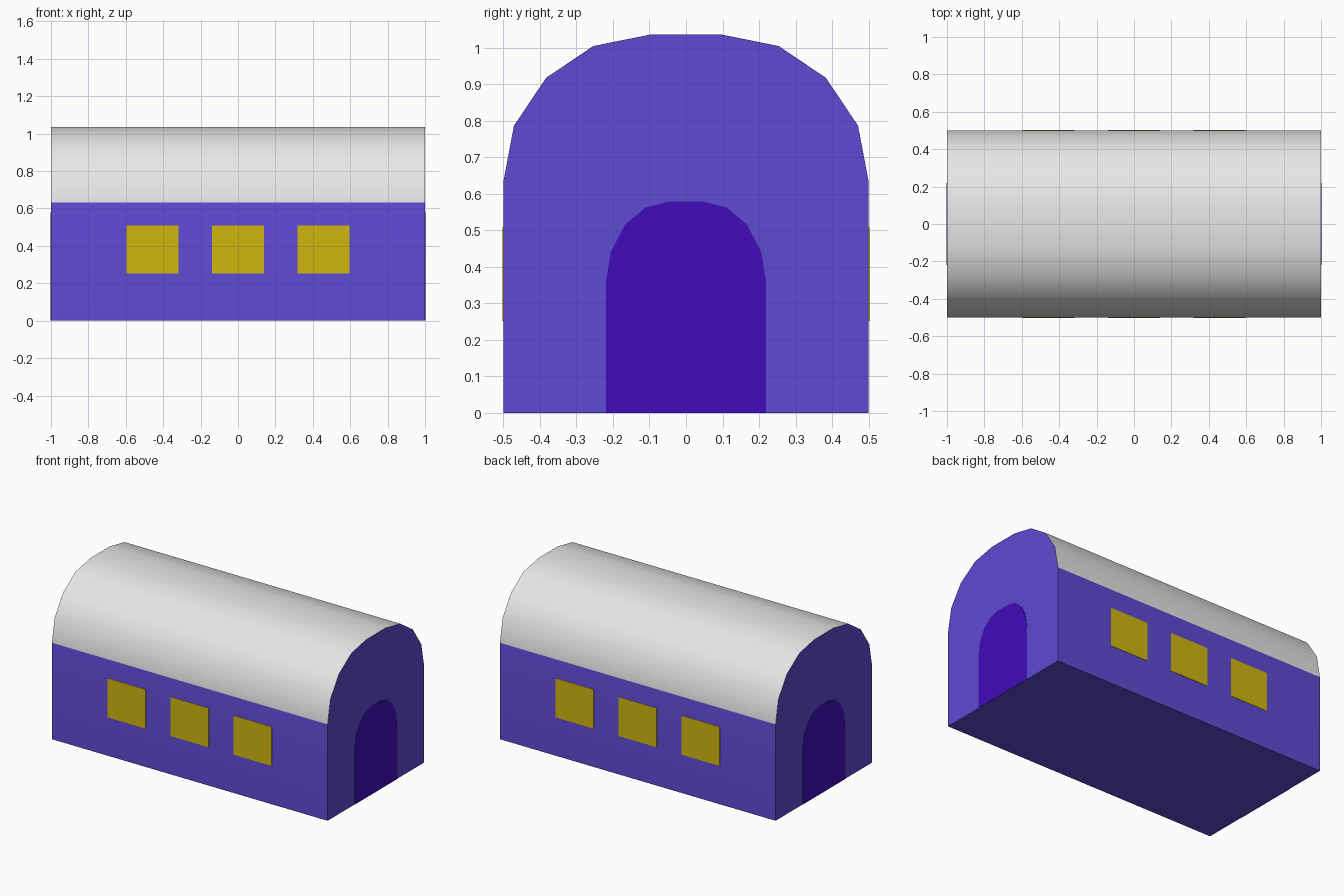
import bpy
import bmesh
import math
from mathutils import Vector

if "Cube" in bpy.data.objects:
    bpy.data.objects.remove(bpy.data.objects["Cube"])


def material(name, rgb):
    m = bpy.data.materials.new(name)
    m.diffuse_color = (*rgb, 1)
    m.use_nodes = True
    m.node_tree.nodes["Principled BSDF"].inputs["Base Color"].default_value = m.diffuse_color
    return m


wall_mat = material("purple wall", (0.114, 0.069, 0.645))
roof_mat = material("light grey roof", (0.8, 0.8, 0.8))
door_mat = material("dark violet door", (0.054, 0.0033, 0.503))
window_mat = material("yellow window", (0.63, 0.468, 0.0048))


def prism(name, points, depth, mats):
    """Extrude a closed outline of 3D points along the depth vector."""
    bm = bmesh.new()
    face = bm.faces.new([bm.verts.new(p) for p in points])
    ext = bmesh.ops.extrude_face_region(bm, geom=[face], use_keep_orig=True)
    verts = [g for g in ext["geom"] if isinstance(g, bmesh.types.BMVert)]
    bmesh.ops.translate(bm, verts=verts, vec=Vector(depth))
    bmesh.ops.recalc_face_normals(bm, faces=bm.faces)
    mesh = bpy.data.meshes.new(name)
    bm.to_mesh(mesh)
    bm.free()
    for m in mats:
        mesh.materials.append(m)
    obj = bpy.data.objects.new(name, mesh)
    bpy.context.collection.objects.link(obj)
    return obj


def mirrored(half):
    """Full outline from its right half, listed bottom to top."""
    return half + [(-y, z) for y, z in reversed(half)]


# Barrel-roofed body: the curved top faces take the roof colour
EAVES = 0.632
body_outline = mirrored([(0.5, 0), (0.5, EAVES), (0.471, 0.786),
                         (0.383, 0.917), (0.254, 1.004), (0.1, 1.035)])
body = prism("body", [(-1, y, z) for y, z in body_outline], (2, 0, 0),
             [wall_mat, roof_mat])
for f in body.data.polygons:
    if abs(f.normal.x) < 0.5 and f.center.z > EAVES:
        f.material_index = 1
bpy.context.view_layer.objects.active = body
body.select_set(True)
bpy.ops.object.shade_smooth_by_angle(angle=math.radians(35))
body.select_set(False)

# Arched doors on both ends
T = 0.002
door_outline = mirrored([(0.219, 0), (0.219, 0.36), (0.206, 0.44),
                         (0.167, 0.515), (0.111, 0.562), (0.048, 0.578)])
for side, label in ((1, "right"), (-1, "left")):
    prism("door_" + label, [(side * 0.999, y, z) for y, z in door_outline],
          (side * (T + 0.001), 0, 0), [door_mat])

# Three windows along each long wall
for side, label in ((-1, "front"), (1, "back")):
    for i, cx in enumerate((-0.457, 0, 0.457)):
        corners = [(cx - 0.138, 0.252), (cx + 0.138, 0.252),
                   (cx + 0.138, 0.508), (cx - 0.138, 0.508)]
        prism(f"window_{label}_{i + 1}",
              [(x, side * 0.499, z) for x, z in corners],
              (0, side * (T + 0.001), 0), [window_mat])
